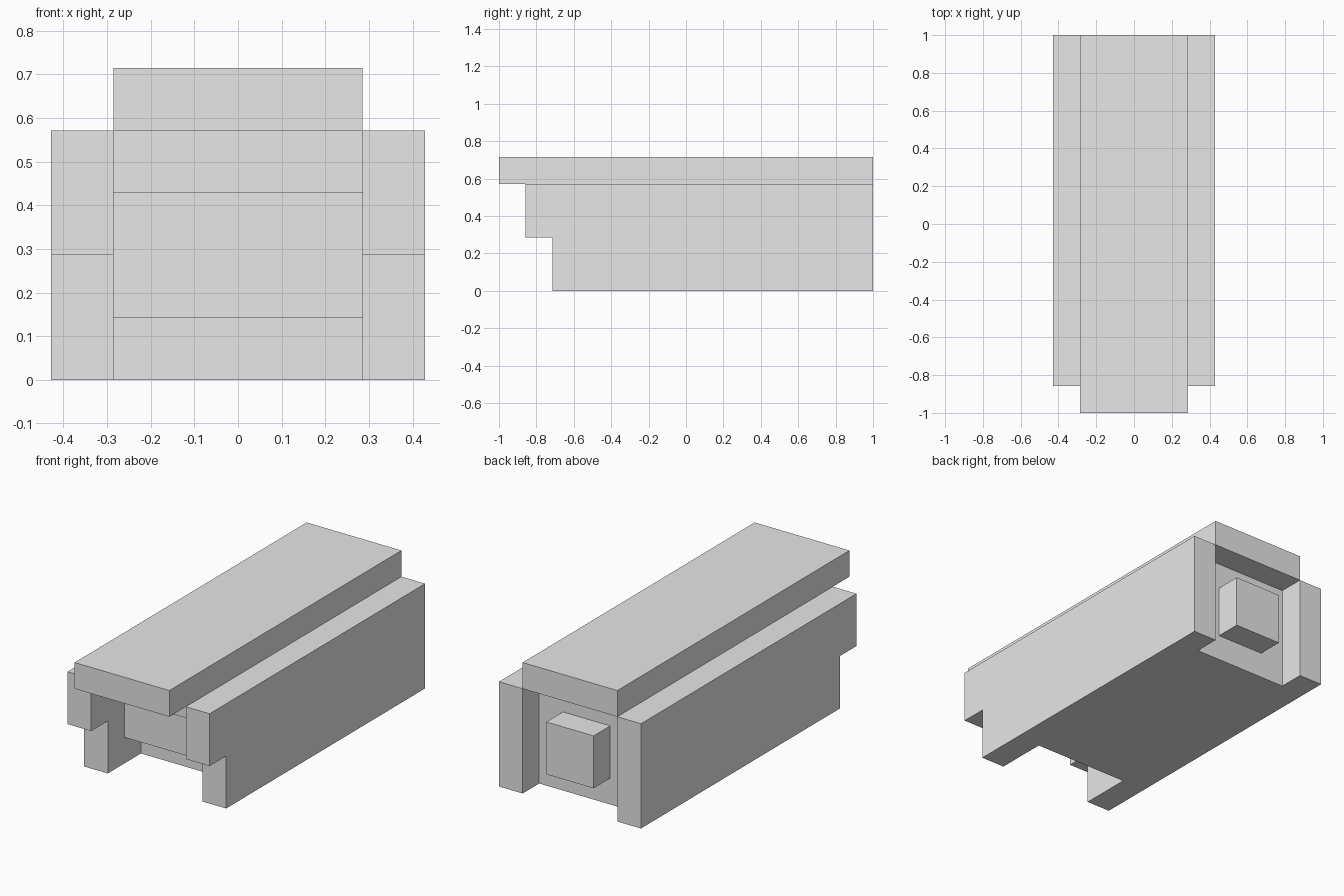
import bpy
import bmesh

# Remove the default cube
cube = bpy.data.objects.get("Cube")
if cube:
    bpy.data.objects.remove(cube, do_unlink=True)

U = 1 / 7  # building module

grey = bpy.data.materials.new("light_grey")
grey.use_nodes = True
colour = (0.8, 0.8, 0.8, 1)
grey.diffuse_color = colour
grey.node_tree.nodes["Principled BSDF"].inputs["Base Color"].default_value = colour


def extrude_profile(name, profile, x0, x1):
    """Extrude a side profile of (y, z) modules from x0 to x1."""
    bm = bmesh.new()
    face = bm.faces.new([bm.verts.new((x0 * U, y * U, z * U)) for y, z in profile])
    out = bmesh.ops.extrude_face_region(bm, geom=[face])
    moved = [v for v in out["geom"] if isinstance(v, bmesh.types.BMVert)]
    bmesh.ops.translate(bm, verts=moved, vec=((x1 - x0) * U, 0, 0))
    bmesh.ops.recalc_face_normals(bm, faces=bm.faces)
    mesh = bpy.data.meshes.new(name)
    bm.to_mesh(mesh)
    bm.free()
    mesh.materials.append(grey)
    obj = bpy.data.objects.new(name, mesh)
    bpy.context.collection.objects.link(obj)
    return obj


def block(name, x0, x1, y0, y1, z0, z1):
    return extrude_profile(name, [(y0, z0), (y1, z0), (y1, z1), (y0, z1)], x0, x1)


# Core with a stepped front, set in at the back
core = [(-3, 0), (6, 0), (6, 4), (-5, 4), (-5, 3), (-4, 3), (-4, 1), (-3, 1)]
extrude_profile("core", core, -2, 2)

# Side walls with a notched lower front
wall = [(-5, 0), (7, 0), (7, 4), (-6, 4), (-6, 2), (-5, 2)]
extrude_profile("left_wall", wall, 2, 3)
extrude_profile("right_wall", wall, -3, -2)

# Top slab overhanging both ends of the core
block("top_slab", -2, 2, -7, 7, 4, 5)

# Square boss in the back recess
block("back_boss", -1, 1, 6, 7, 1, 3)
